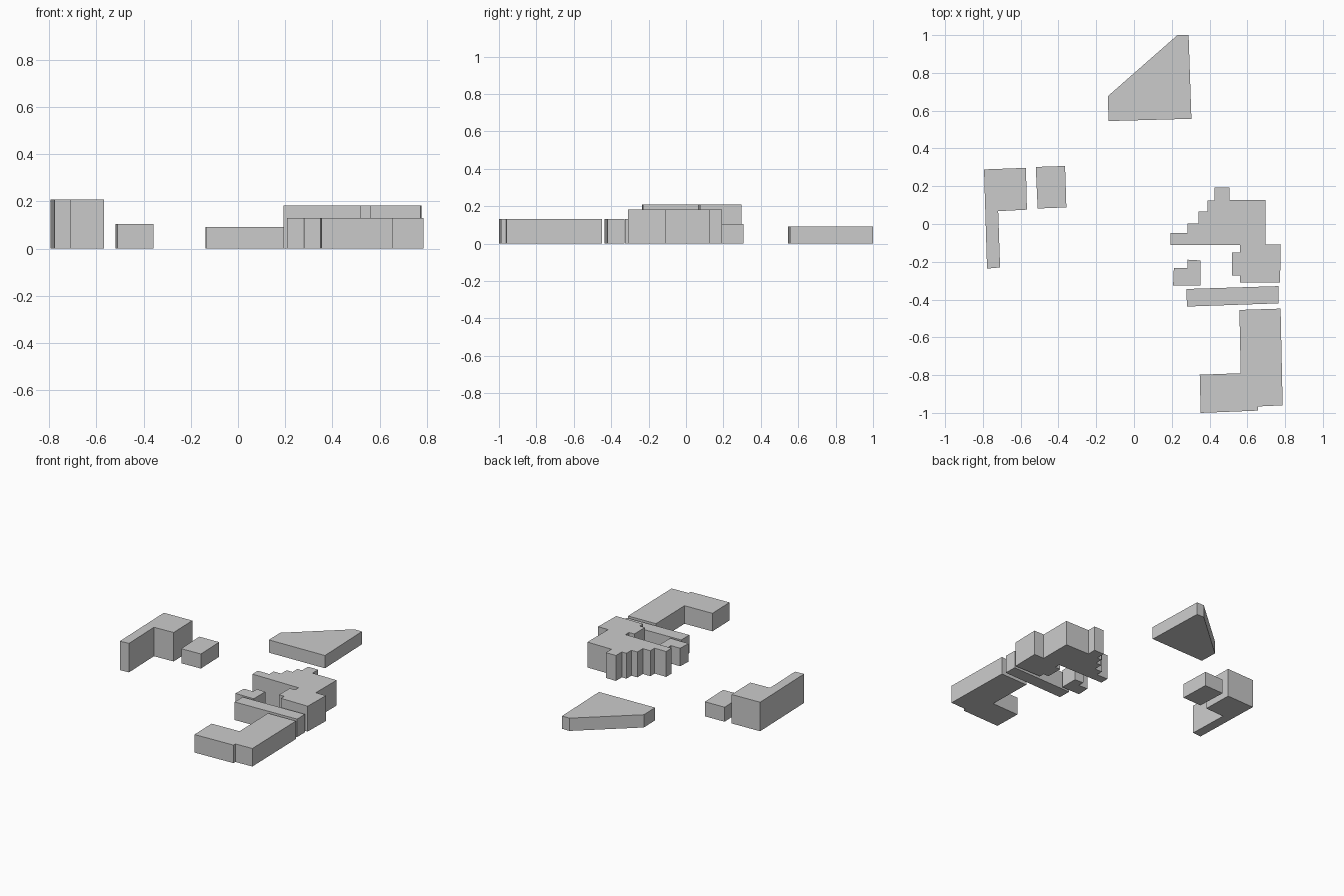
import bpy, bmesh


def extrude_block(name, height, footprint):
    """Closed prism: ground footprint extruded up to a flat roof."""
    bm = bmesh.new()
    base = bm.faces.new([bm.verts.new((x, y, 0)) for x, y in footprint])
    top = bmesh.ops.extrude_face_region(bm, geom=[base], use_keep_orig=True)["geom"]
    verts = [v for v in top if isinstance(v, bmesh.types.BMVert)]
    bmesh.ops.translate(bm, verts=verts, vec=(0, 0, height))
    bmesh.ops.recalc_face_normals(bm, faces=bm.faces)
    mesh = bpy.data.meshes.new(name)
    bm.to_mesh(mesh)
    bm.free()
    obj = bpy.data.objects.new(name, mesh)
    bpy.context.collection.objects.link(obj)
    return obj


# Low wedge-shaped hall at the back
extrude_block("wedge_hall", 0.092, [
    (-0.138, 0.677), (-0.135, 0.545), (0.304, 0.557), (0.289, 1.0), (0.23, 1.0)])

# Tall L-shaped block and the small block beside it, on the left
extrude_block("tall_l_block", 0.209, [
    (-0.794, 0.289), (-0.778, -0.236), (-0.709, -0.23), (-0.719, 0.068),
    (-0.567, 0.076), (-0.572, 0.297)])
extrude_block("small_block", 0.105, [
    (-0.52, 0.302), (-0.51, 0.082), (-0.358, 0.088), (-0.365, 0.307)])

# Main building with a stepped north-west side
extrude_block("stepped_main_building", 0.183, [
    (0.192, -0.11), (0.56, -0.11), (0.56, -0.15), (0.518, -0.15),
    (0.518, -0.272), (0.56, -0.272), (0.56, -0.31), (0.773, -0.31),
    (0.777, -0.108), (0.697, -0.108), (0.697, 0.128), (0.505, 0.128),
    (0.505, 0.192), (0.425, 0.192), (0.425, 0.124), (0.388, 0.124),
    (0.388, 0.067), (0.342, 0.067), (0.342, 0.003), (0.283, 0.003),
    (0.283, -0.047), (0.192, -0.047)])

# Notched annex, long bar and front L-shaped wing
extrude_block("notched_annex", 0.13, [
    (0.207, -0.325), (0.353, -0.325), (0.353, -0.193), (0.284, -0.189),
    (0.284, -0.234), (0.211, -0.234)])
extrude_block("long_bar", 0.13, [
    (0.28, -0.437), (0.766, -0.42), (0.764, -0.329), (0.278, -0.344)])
extrude_block("front_l_wing", 0.13, [
    (0.353, -1.0), (0.656, -0.988), (0.656, -0.966), (0.787, -0.96),
    (0.776, -0.448), (0.558, -0.455), (0.565, -0.79), (0.348, -0.798)])
